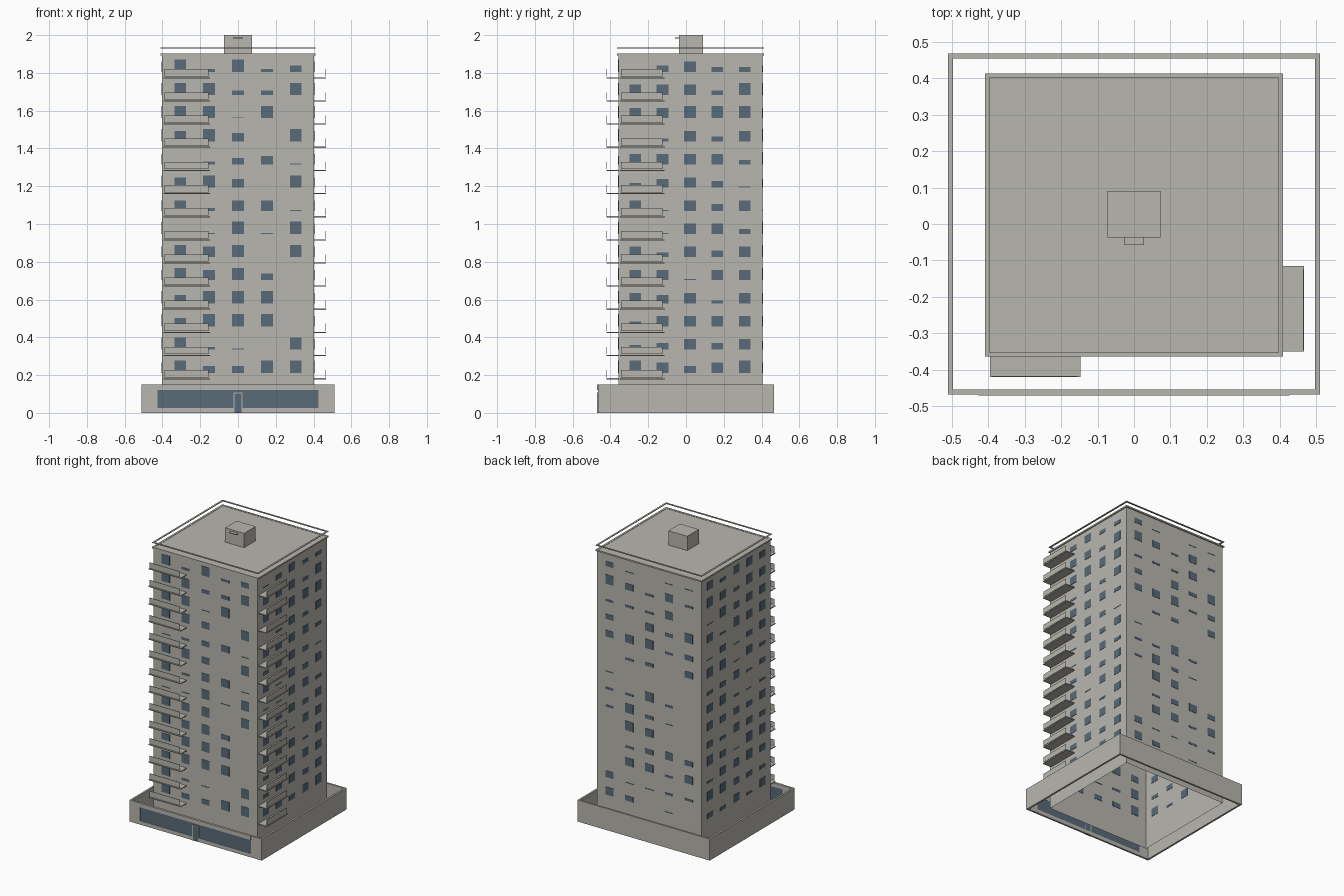
import bpy
import bmesh
import random

random.seed(4)
if "Cube" in bpy.data.objects:
    bpy.data.objects.remove(bpy.data.objects["Cube"], do_unlink=True)


def make_material(name, colour):
    mat = bpy.data.materials.new(name)
    mat.use_nodes = True
    mat.diffuse_color = (*colour, 1)
    mat.node_tree.nodes["Principled BSDF"].inputs["Base Color"].default_value = (*colour, 1)
    return mat


CONCRETE = make_material("warm grey concrete", (0.48, 0.47, 0.43))
GLASS = make_material("blue grey glass", (0.10, 0.145, 0.19))


def add_box(bm, x, y, z, open_bottom=False):
    """Add a box given by its (low, high) range on each axis."""
    verts = bmesh.ops.create_cube(bm, size=1)["verts"]
    for v in verts:
        v.co = [r[0] if c < 0 else r[1] for c, r in zip(v.co, (x, y, z))]
    if open_bottom:
        bm.normal_update()
        low = [f for f in verts[0].link_faces if all(v.co.z == z[0] for v in f.verts)]
        low = low or [f for f in bm.faces if all(v.co.z == z[0] for v in f.verts)]
        bmesh.ops.delete(bm, geom=low, context='FACES_ONLY')


def add_ring(bm, x, y, z, t):
    """Add a rectangular ring of four bars, t wide."""
    for side in ((x[0], x[0] + t), (x[1] - t, x[1])):
        add_box(bm, side, y, z)
    for side in ((y[0], y[0] + t), (y[1] - t, y[1])):
        add_box(bm, (x[0] + t, x[1] - t), side, z)


def finish(name, bm, mat):
    mesh = bpy.data.meshes.new(name)
    bm.to_mesh(mesh)
    bm.free()
    mesh.materials.append(mat)
    obj = bpy.data.objects.new(name, mesh)
    bpy.context.collection.objects.link(obj)
    return obj


def box(name, x, y, z, mat=CONCRETE, **options):
    bm = bmesh.new()
    add_box(bm, x, y, z, **options)
    return finish(name, bm, mat)


def ring(name, x, y, z, t):
    bm = bmesh.new()
    add_ring(bm, x, y, z, t)
    return finish(name, bm, CONCRETE)


# Main sizes
HALF, FRONT, BACK, ROOF = 0.402, -0.358, 0.405, 1.9
FLOORS, STOREY = 14, 0.1225
RIM_X, RIM_Y = (-0.409, 0.409), (-0.364, 0.413)

# Tower shaft, roof rim, rail and lift housing
box("tower_shaft", (-HALF, HALF), (FRONT, BACK), (0, ROOF), open_bottom=True)
ring("roof_rim", RIM_X, RIM_Y, (ROOF - 0.008, ROOF + 0.002), 0.014)
ring("roof_rail", RIM_X, RIM_Y, (1.93, 1.934), 0.012)
box("lift_housing", (-0.073, 0.073), (-0.037, 0.09), (ROOF, 2))
box("lift_canopy", (-0.027, 0.027), (-0.058, -0.037), (1.983, 1.988))

# Open podium wall around the base, with a glazed shopfront
OUT_X, OUT_Y, WALL, TOP = 0.51, 0.467, 0.013, 0.15
SHOP, SILL, HEAD = 0.427, 0.026, 0.122
bm = bmesh.new()
for s in (-1, 1):
    add_box(bm, sorted((s * OUT_X, s * (OUT_X - WALL))), (-OUT_Y, OUT_Y), (0, TOP))
    add_box(bm, sorted((s * SHOP, s * (OUT_X - WALL))), (-OUT_Y, WALL - OUT_Y), (0, TOP))
add_box(bm, (WALL - OUT_X, OUT_X - WALL), (OUT_Y - WALL, OUT_Y), (0, TOP))
add_box(bm, (-SHOP, SHOP), (-OUT_Y, WALL - OUT_Y), (0, SILL))
finish("podium_wall", bm, CONCRETE)
box("shopfront_lintel", (-SHOP, SHOP), (-OUT_Y - 0.003, WALL - OUT_Y), (HEAD, TOP))
box("shopfront_glass", (-SHOP, SHOP), (-OUT_Y + 0.002, WALL - OUT_Y - 0.001), (SILL, HEAD), GLASS)

# Entrance door
bm = bmesh.new()
for s in (-1, 1):
    add_box(bm, sorted((s * 0.019, s * 0.024)), (-OUT_Y - 0.003, WALL - OUT_Y), (0, 0.107))
add_box(bm, (-0.019, 0.019), (-OUT_Y - 0.003, WALL - OUT_Y), (0.102, 0.107))
finish("door_frame", bm, CONCRETE)
box("door_glass", (-0.019, 0.019), (-OUT_Y - 0.002, WALL - OUT_Y), (0, 0.102), GLASS)

# Balconies: a thin slab and a front panel on every floor
slabs, panels = bmesh.new(), bmesh.new()
for floor in range(FLOORS):
    z = 0.178 + floor * STOREY
    slab_z, panel_z = (z, z + 0.006), (z + 0.01, z + 0.049)
    add_box(slabs, (-0.395, -0.147), (-0.42, FRONT), slab_z)
    add_box(panels, (-0.39, -0.155), (-0.42, -0.417), panel_z)
    add_box(slabs, (HALF, 0.466), (-0.35, -0.115), slab_z)
    add_box(panels, (0.463, 0.466), (-0.345, -0.125), panel_z)
finish("balcony_slabs", slabs, CONCRETE)
finish("balcony_panels", panels, CONCRETE)

# Windows: one word per column, top floor first; a to g is the open height
# below the blind, o is no window
front_columns = ["gggfaffaggeegg", "bgggbgbaffggbd", "gcaedefgggggad",
                 "bcgoeofaodggog", "dgogagaggooogg"]
right_columns = ["affofcfafffccg", "dffbfeaacfefdf", "ffgfffffaafffd".replace("faaf", "ffaf"),
                 "ccgcfddfdfbfdf", "cggfcafcfffffg"]


def blind_columns(choices):
    return ["".join(random.choice(choices) for _ in range(FLOORS)) for _ in range(5)]


def windows(name, columns, pitch, centre, axis, wall):
    """Thin glass plates on one wall; axis is the wall's normal axis."""
    bm = bmesh.new()
    for i, column in enumerate(columns):
        mid = centre + (i - 2) * pitch
        for row, code in enumerate(column):
            if code == "o":
                continue
            height = 0.005 + 0.01 * "abcdefg".index(code)
            z = 0.2125 + (FLOORS - 1 - row) * STOREY
            along, across = (mid - 0.031, mid + 0.031), (wall - 0.002, wall + 0.002)
            x, y = (across, along) if axis == "x" else (along, across)
            add_box(bm, x, y, (z, z + height))
    finish(name, bm, GLASS)


windows("front_windows", front_columns, 0.153, 0, "y", FRONT)
windows("right_windows", right_columns, 0.145, 0.021, "x", HALF)
windows("back_windows", blind_columns("oooabcdefgfg"), 0.153, 0, "y", BACK)
windows("left_windows", blind_columns("abcdeffgfg"), 0.145, 0.021, "x", -HALF)
